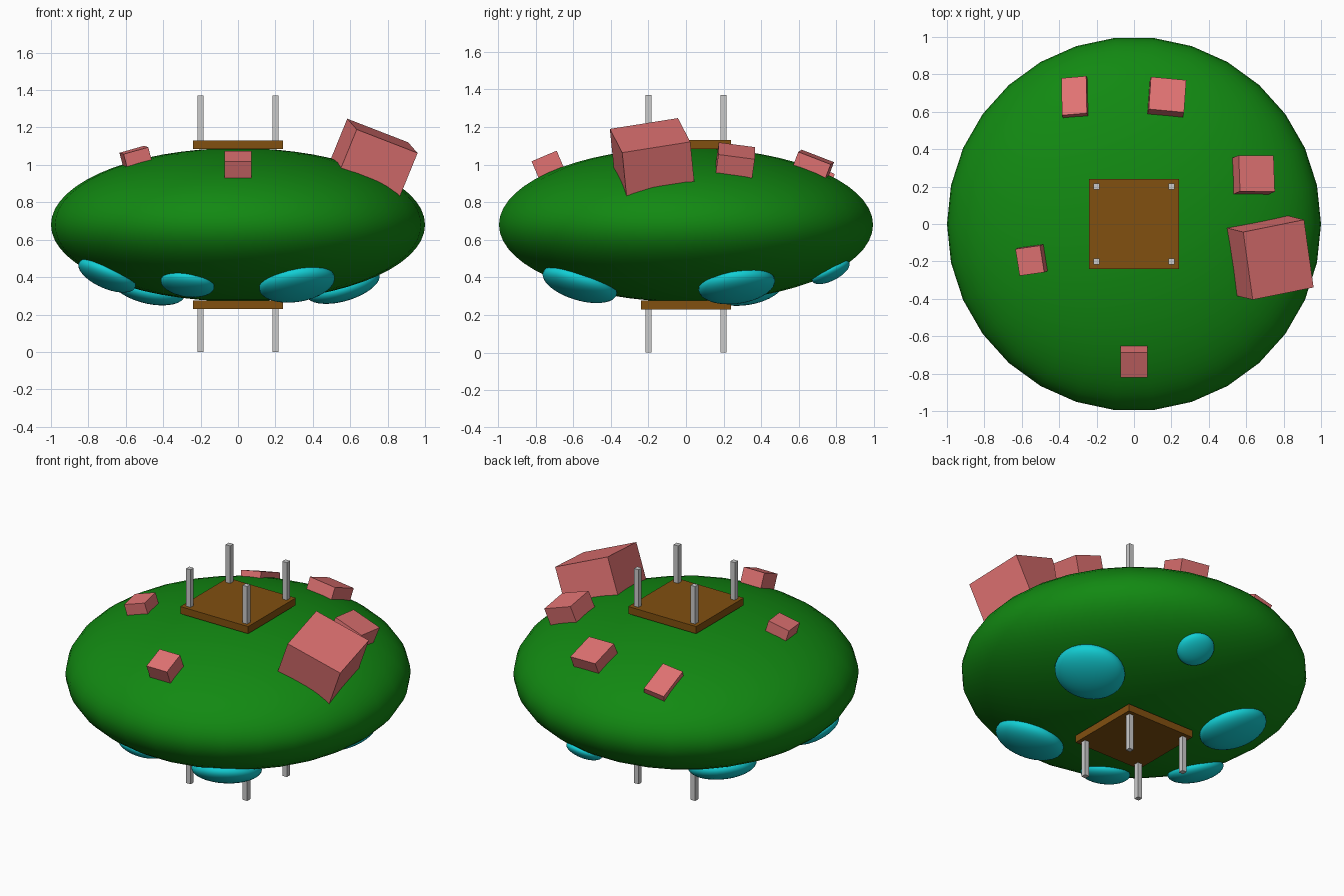
import bpy
from math import radians, cos, sin, sqrt
from mathutils import Vector, Matrix

if "Cube" in bpy.data.objects:
    bpy.data.objects.remove(bpy.data.objects["Cube"])

CZ, RZ = 0.68, 0.41          # body centre height and vertical radius (horizontal radius is 1)


def material(name, rgb):
    m = bpy.data.materials.new(name)
    m.diffuse_color = (*rgb, 1)
    m.use_nodes = True
    m.node_tree.nodes["Principled BSDF"].inputs["Base Color"].default_value = m.diffuse_color
    return m


GREEN = material("green", (0.006, 0.25, 0.006))
BROWN = material("brown", (0.22, 0.08, 0.005))
PINK = material("pink", (0.75, 0.17, 0.17))
CYAN = material("cyan", (0.006, 0.62, 0.66))


def finish(name, mat):
    ob = bpy.context.object
    ob.name = name
    if mat:
        ob.data.materials.append(mat)
    return ob


def box(name, loc, size, mat=None):
    bpy.ops.mesh.primitive_cube_add(size=1, location=loc)
    ob = finish(name, mat)
    ob.scale = size
    return ob


def ball(name, loc, radii, mat, segs, rings):
    bpy.ops.mesh.primitive_uv_sphere_add(segments=segs, ring_count=rings, radius=1, location=loc)
    ob = finish(name, mat)
    ob.scale = radii
    bpy.ops.object.shade_smooth()
    return ob


def frame_on_body(x, y, side, spin=0):
    """Point on the body and a rotation whose z axis is the surface normal."""
    z = side * RZ * sqrt(1 - x * x - y * y)
    n = Vector((x, y, z / RZ ** 2)).normalized()
    u = Vector((cos(radians(spin)), sin(radians(spin)), 0))
    u = (u - n * u.dot(n)).normalized()
    rot = Matrix((u, n.cross(u), n)).transposed()
    return Vector((x, y, z + CZ)), rot, n


# Flattened round body
body = ball("body", (0, 0, CZ), (1, 1, RZ), GREEN, 30, 30)
body.rotation_euler.z = radians(90)

# Plates and four posts, above and below
for label, plate_z, post_z, post_h in (("top", 1.107, 1.24, 0.26), ("bottom", 0.253, 0.125, 0.25)):
    box(label + "_plate", (0, 0, plate_z), (0.48, 0.48, 0.046), BROWN)
    for i, (sx, sy) in enumerate(((-1, -1), (1, -1), (1, 1), (-1, 1))):
        box(f"{label}_post_{i + 1}", (sx * 0.2, sy * 0.2, post_z), (0.032, 0.032, post_h))

# Pink blocks half sunk in the upper surface: x, y, spin, size, height above the surface
blocks = (
    (0.695, -0.172, 8, 0.355, 0.37, 0.205),
    (0.0, -0.72, 0, 0.145, 0.145, 0.088),
    (-0.54, -0.19, 9, 0.138, 0.145, 0.066),
    (0.625, 0.257, 2, 0.197, 0.195, 0.097),
    (0.173, 0.668, -4, 0.19, 0.185, 0.068),
    (-0.315, 0.675, 1, 0.135, 0.215, 0.03),
)
for i, (x, y, spin, w, d, h) in enumerate(blocks):
    p, rot, n = frame_on_body(x, y, 1, spin)
    b = box(f"block_{i + 1}", p, (w, d, 2 * h), PINK)
    b.rotation_euler = rot.to_euler()

# Cyan domes on the lower surface: x, y, radius
domes = (
    (0.56, 0.27, 0.205), (0.18, 0.77, 0.11), (0.315, -0.565, 0.205),
    (-0.48, 0.32, 0.2), (-0.27, -0.58, 0.145), (-0.7, -0.28, 0.165),
)
for i, (x, y, r) in enumerate(domes):
    p, rot, n = frame_on_body(x, y, -1)
    d = ball(f"dome_{i + 1}", p, (r, r, r * 0.41), CYAN, 30, 20)
    d.rotation_euler = rot.to_euler()
